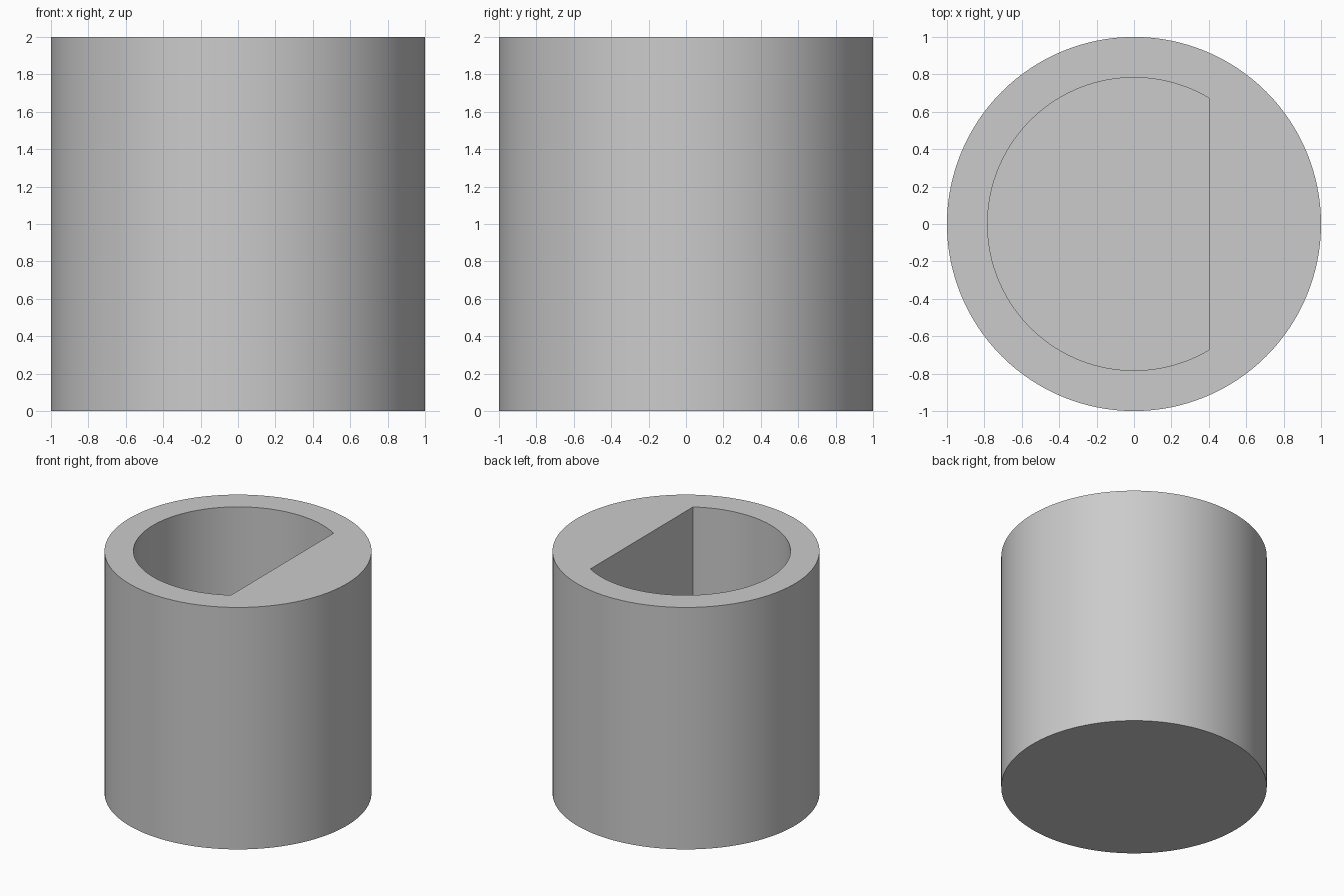
import bpy
import bmesh
import math

RADIUS, HEIGHT = 1.0, 2.0
BORE_RADIUS, FLAT_X, FLOOR_Z = 0.783, 0.405, 0.2

if "Cube" in bpy.data.objects:
    bpy.data.objects.remove(bpy.data.objects["Cube"])

grey = bpy.data.materials.new("plain grey")
grey.use_nodes = True
colour = (0.6, 0.6, 0.6, 1)
grey.diffuse_color = colour
grey.node_tree.nodes["Principled BSDF"].inputs["Base Color"].default_value = colour


def arc(radius, start, end, steps):
    """Points along an arc, both ends included."""
    angles = [start + (end - start) * i / steps for i in range(steps + 1)]
    return [(radius * math.cos(a), radius * math.sin(a)) for a in angles]


def ring(bm, points, z):
    """A closed loop of edges at one height."""
    verts = [bm.verts.new((x, y, z)) for x, y in points]
    edges = [bm.edges.new((v, verts[i - 1])) for i, v in enumerate(verts)]
    return verts, edges


def wall(bm, lower, upper):
    for i in range(len(lower)):
        bm.faces.new((lower[i - 1], lower[i], upper[i], upper[i - 1]))


# Round outline and D-shaped bore outline
outline = arc(RADIUS, 0, 2 * math.pi, 128)[:-1]
half_flat = math.acos(FLAT_X / BORE_RADIUS)
bore = arc(BORE_RADIUS, half_flat, 2 * math.pi - half_flat, 84)

bm = bmesh.new()
base, _ = ring(bm, outline, 0)
rim, rim_edges = ring(bm, outline, HEIGHT)
mouth, mouth_edges = ring(bm, bore, HEIGHT)
floor, _ = ring(bm, bore, FLOOR_Z)

# Outer wall, bore wall, closed bottom, bore floor and top rim
wall(bm, base, rim)
wall(bm, floor, mouth)
bm.faces.new(base)
bm.faces.new(floor)
bmesh.ops.triangle_fill(bm, edges=rim_edges + mouth_edges, use_beauty=True,
                        normal=(0, 0, 1))
bmesh.ops.recalc_face_normals(bm, faces=bm.faces)

mesh = bpy.data.meshes.new("bored_cylinder")
bm.to_mesh(mesh)
bm.free()
mesh.materials.append(grey)
body = bpy.data.objects.new("bored_cylinder", mesh)
bpy.context.collection.objects.link(body)

# Smooth round walls with sharp rims and flat
bpy.ops.object.select_all(action='DESELECT')
body.select_set(True)
bpy.context.view_layer.objects.active = body
bpy.ops.object.shade_smooth_by_angle(angle=math.radians(30))
